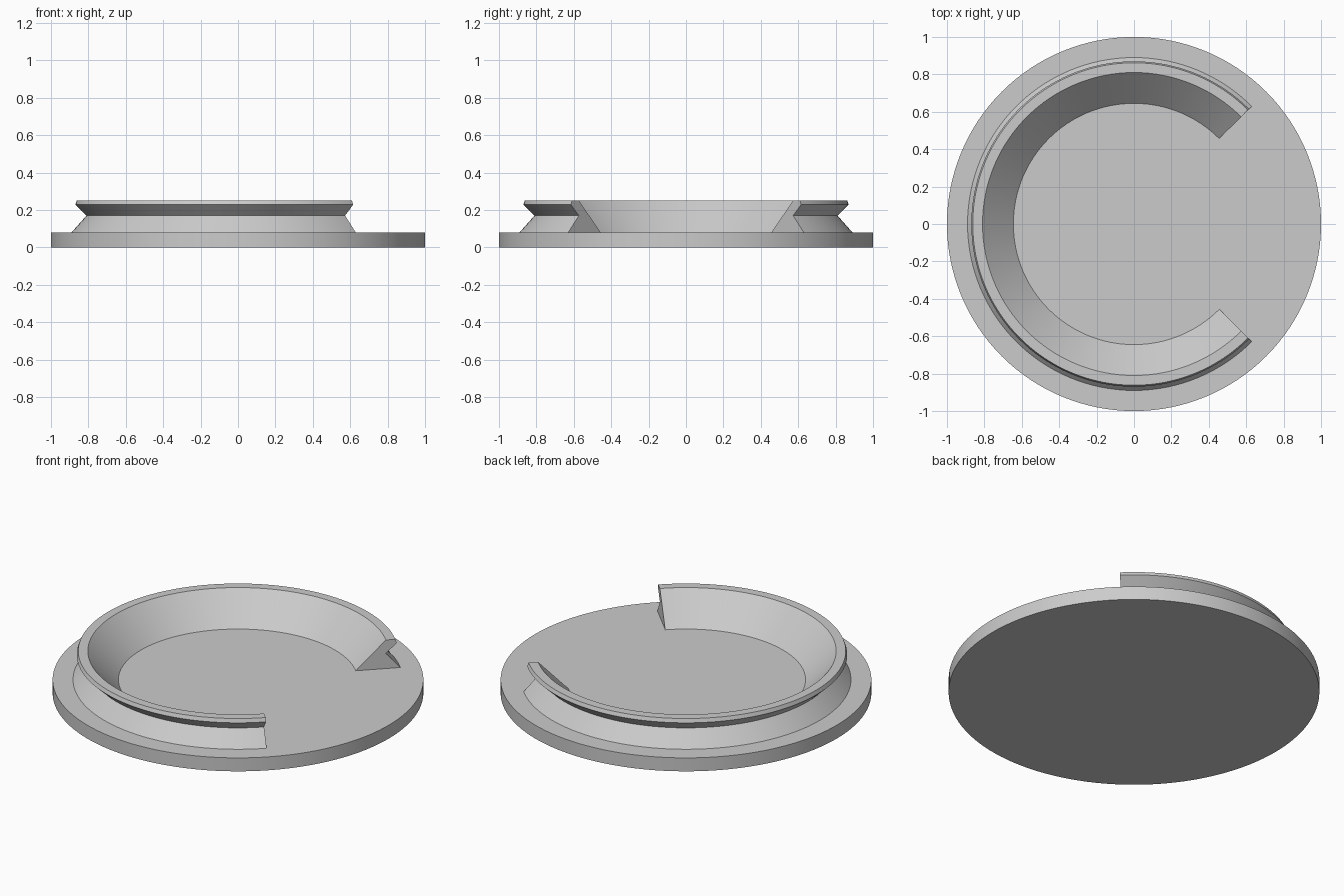
import bpy, bmesh, math

cube = bpy.data.objects.get("Cube")
if cube:
    bpy.data.objects.remove(cube, do_unlink=True)

grey = bpy.data.materials.new("light_grey")
colour = (0.6, 0.6, 0.6, 1)
grey.diffuse_color = colour
grey.use_nodes = True
for node in grey.node_tree.nodes:
    if node.type == 'BSDF_PRINCIPLED':
        node.inputs["Base Color"].default_value = colour

BASE_TOP = 0.08


def finish(name, bm):
    """Turn a bmesh into a smooth-shaded object with sharp edges kept."""
    bmesh.ops.recalc_face_normals(bm, faces=bm.faces)
    mesh = bpy.data.meshes.new(name)
    bm.to_mesh(mesh)
    bm.free()
    mesh.materials.append(grey)
    obj = bpy.data.objects.new(name, mesh)
    bpy.context.collection.objects.link(obj)
    bpy.ops.object.select_all(action='DESELECT')
    obj.select_set(True)
    bpy.context.view_layer.objects.active = obj
    bpy.ops.object.shade_smooth_by_angle(angle=math.radians(20))
    return obj


def sweep_arc(profile, start, end, steps):
    """Sweep a closed (radius, height) profile round z and cap both ends."""
    bm = bmesh.new()
    rings = []
    for i in range(steps + 1):
        a = math.radians(start + (end - start) * i / steps)
        rings.append([bm.verts.new((r * math.cos(a), r * math.sin(a), z))
                      for r, z in profile])
    n = len(profile)
    for one, two in zip(rings, rings[1:]):
        for j in range(n):
            k = (j + 1) % n
            bm.faces.new((one[j], one[k], two[k], two[j]))
    bm.faces.new(rings[0])
    bm.faces.new(rings[-1])
    return bm


# Round base plate
bm = bmesh.new()
bmesh.ops.create_cone(bm, cap_ends=True, segments=128, radius1=1, radius2=1,
                      depth=BASE_TOP)
bmesh.ops.translate(bm, verts=bm.verts, vec=(0, 0, BASE_TOP / 2))
finish("base_plate", bm)

# Grooved rim, open for a quarter turn on the +x side
rim_profile = [
    (0.645, BASE_TOP),  # inner foot
    (0.89, BASE_TOP),   # outer foot
    (0.81, 0.17),       # groove bottom
    (0.87, 0.228),      # lip underside
    (0.862, 0.25),      # lip top
    (0.81, 0.25),       # inner top
]
finish("grooved_rim", sweep_arc(rim_profile, 45, 315, 96))
